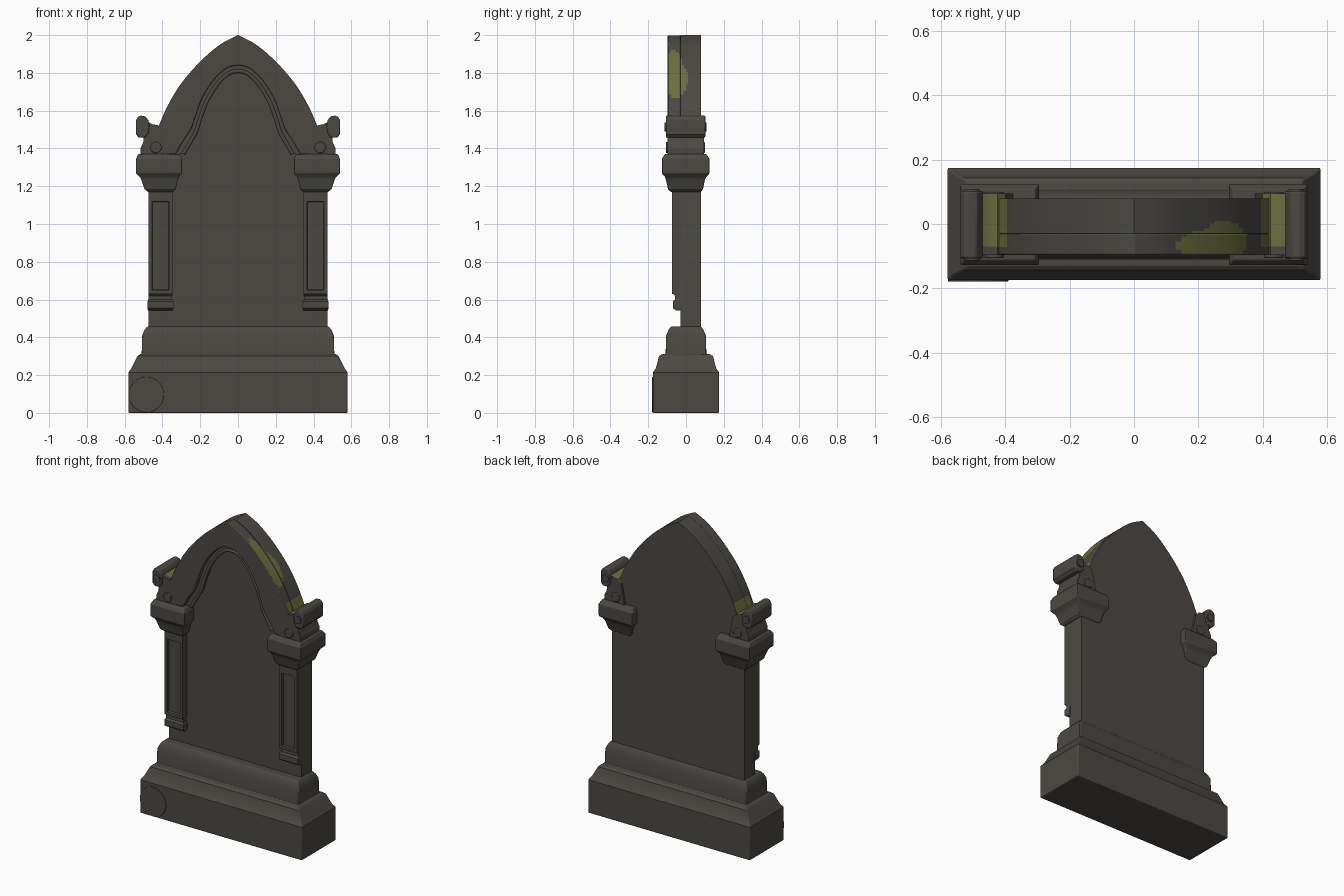
import bpy, bmesh, math

if "Cube" in bpy.data.objects:
    bpy.data.objects.remove(bpy.data.objects["Cube"])


def material(name, rgb):
    m = bpy.data.materials.new(name)
    m.diffuse_color = (*rgb, 1)
    m.use_nodes = True
    m.node_tree.nodes["Principled BSDF"].inputs["Base Color"].default_value = m.diffuse_color
    return m


STONE = material("dark stone", (0.072, 0.066, 0.057))
MOSS = material("moss green", (0.15, 0.157, 0.05))


def finish(name, bm, bevel=0.0, mirror=False, moss=None):
    bmesh.ops.recalc_face_normals(bm, faces=bm.faces)
    if moss:
        for f in bm.faces:
            c = f.calc_center_median()
            if abs(f.normal.y) < 0.5 and moss(c.x, c.y, c.z):
                f.material_index = 1
    me = bpy.data.meshes.new(name)
    bm.to_mesh(me)
    bm.free()
    ob = bpy.data.objects.new(name, me)
    bpy.context.collection.objects.link(ob)
    me.materials.append(STONE)
    me.materials.append(MOSS)
    if mirror:
        ob.modifiers.new("mirror", 'MIRROR').use_mirror_merge = False
    if bevel:
        b = ob.modifiers.new("bevel", 'BEVEL')
        b.width, b.segments, b.limit_method = bevel, 2, 'ANGLE'
        b.angle_limit = math.radians(40)
    return ob


def loft(rings):
    bm = bmesh.new()
    vs = [[bm.verts.new(p) for p in r] for r in rings]
    n = len(rings[0])
    for a, b in zip(vs, vs[1:]):
        for i in range(n):
            j = (i + 1) % n
            bm.faces.new((a[i], a[j], b[j], b[i]))
    bm.faces.new(vs[0])
    bm.faces.new(vs[-1])
    return bm


def prism(name, pts, y0, y1, steps=1, **kw):
    """Outline in x, z extruded along y."""
    rings = [[(x, y0 + (y1 - y0) * k / steps, z) for x, z in pts] for k in range(steps + 1)]
    return finish(name, loft(rings), **kw)


def stack(name, levels, **kw):
    """Stack of rectangles: z, x0, x1, y0, y1."""
    rings = [[(a, c, z), (b, c, z), (b, d, z), (a, d, z)] for z, a, b, c, d in levels]
    return finish(name, loft(rings), **kw)


def spline(p, n=6):
    """Smooth curve through points."""
    out = []
    for i in range(len(p) - 1):
        q = [p[max(i - 1, 0)], p[i], p[i + 1], p[min(i + 2, len(p) - 1)]]
        for k in range(n):
            t = k / n
            out.append(tuple(0.5 * (2 * b + (c - a) * t + (2 * a - 5 * b + 4 * c - d) * t * t
                                    + (3 * b - a - 3 * c + d) * t ** 3) for a, b, c, d in zip(*q)))
    return out + [p[-1]]


def both(half):
    return [(-x, z) for x, z in reversed(half)] + half[1:]


def circle(cx, cz, r, n=24):
    return [(cx + r * math.cos(2 * math.pi * i / n), cz + r * math.sin(2 * math.pi * i / n)) for i in range(n)]


# Arch curves, from the apex down the right side
outer = both(spline([(0, 2.0), (.095, 1.95), (.2, 1.86), (.3, 1.745), (.37, 1.63),
                     (.415, 1.53), (.445, 1.45), (.475, 1.37)]))
middle = both(spline([(0, 1.84), (.06, 1.825), (.13, 1.76), (.19, 1.665), (.225, 1.57),
                      (.25, 1.50), (.29, 1.44), (.33, 1.37)]))
inner = both(spline([(0, 1.81), (.05, 1.797), (.11, 1.74), (.165, 1.65), (.2, 1.56),
                     (.222, 1.49), (.255, 1.43), (.29, 1.37)]))


def arch_moss(x, y, z):
    return (((x - .28) / .07) ** 2 + ((y + .055) / .065) ** 2 < 1
            or ((x - .2) / .065) ** 2 + ((y + .065) / .04) ** 2 < 1
            or (1.48 < z < 1.58 and abs(x) > .39 and -.075 < y < .085))


# Stepped plinth
levels = [(0, .58, .175), (.215, .58, .175), (.235, .565, .16), (.3, .532, .143), (.31, .52, .13),
          (.312, .51, .108), (.41, .507, .105), (.44, .495, .092), (.457, .48, .08)]
stack("plinth", [(z, -x, x, -y, y) for z, x, y in levels], bevel=0.005)
# Worn round patch on the front left corner
prism("worn_patch", circle(-.485, .097, .094, 32), -.179, -.16, bevel=0.002)

# Slab with arched top, and raised arch band on its front
prism("slab", [(-.475, .45)] + outer + [(.475, .45)], -.03, .08, 14, moss=arch_moss)
prism("arch_band", outer + middle[::-1], -.097, -.03, 8, moss=arch_moss, bevel=0.005)
prism("arch_inner_step", middle + inner[::-1], -.065, -.03)

# Bead that follows the arch opening
cu = bpy.data.curves.new("arch_bead", 'CURVE')
cu.dimensions = '3D'
cu.bevel_depth, cu.bevel_resolution = 0.011, 2
sp = cu.splines.new('POLY')
sp.points.add(len(inner) - 1)
for p, (x, z) in zip(sp.points, inner):
    p.co = (x, -.062, z, 1)
cu.materials.append(STONE)
bpy.context.collection.objects.link(bpy.data.objects.new("arch_bead", cu))

# Pilasters with sunken panels
x0, x1, z0, z1 = .345, .475, .63, 1.19
bm = loft([[(x0, y, z0), (x1, y, z0), (x1, y, z1), (x0, y, z1)] for y in (-.075, -.02)])
bmesh.ops.recalc_face_normals(bm, faces=bm.faces)
front = [f for f in bm.faces if f.normal.y < -.9]
bmesh.ops.inset_region(bm, faces=front, thickness=.028)
bmesh.ops.inset_region(bm, faces=front, thickness=.004, depth=-.014)
for v in bm.verts:
    if v.co.z > 1.1 and v.co.z < 1.18:
        v.co.z -= .05
finish("pilaster", bm, mirror=True)
# Pilaster feet
stack("pilaster_foot", [(.543, .345, .477, -.055, -.02), (.555, .342, .479, -.07, -.02),
                        (.59, .342, .479, -.07, -.02), (.6, .35, .475, -.058, -.02),
                        (.62, .35, .475, -.058, -.02), (.635, .345, .475, -.073, -.02)], mirror=True)

# Capitals
stack("capital", [(1.17, .345, .478, -.08, .08), (1.185, .33, .495, -.095, .09),
                  (1.235, .318, .512, -.107, .1), (1.25, .312, .52, -.112, .108),
                  (1.268, .296, .54, -.128, .125), (1.345, .296, .54, -.128, .125),
                  (1.37, .308, .528, -.112, .108)], mirror=True, bevel=0.004)

# Scrolls on the capitals: neck, roll and eyes
prism("scroll_neck", [(.375, 1.365), (.515, 1.365), (.517, 1.40), (.502, 1.43), (.497, 1.48),
                      (.475, 1.54), (.45, 1.527), (.425, 1.524), (.40, 1.5)], -.097, .095, 14, mirror=True,
      moss=lambda x, y, z: z > 1.505 and .4 < x < .48 and -.075 < y < .09)
prism("scroll_roll", [(.54, 1.475), (.54, 1.55), (.53, 1.567), (.515, 1.574), (.49, 1.57),
                      (.475, 1.55), (.468, 1.525), (.475, 1.48), (.49, 1.458), (.525, 1.457)],
      -.107, .102, mirror=True, bevel=0.006)
for y in (-.108, .103):
    prism("scroll_eye", circle(.504, 1.513, .024, 16), y - .006, y + .006, mirror=True)
prism("scroll_curl", circle(.435, 1.405, .03, 16), -.106, .1, mirror=True, bevel=0.004)

bpy.ops.object.select_all(action='SELECT')
for ob in bpy.context.selected_objects:
    if ob.type != 'MESH':
        ob.select_set(False)
    else:
        bpy.context.view_layer.objects.active = ob
bpy.ops.object.shade_smooth_by_angle(angle=math.radians(25))
